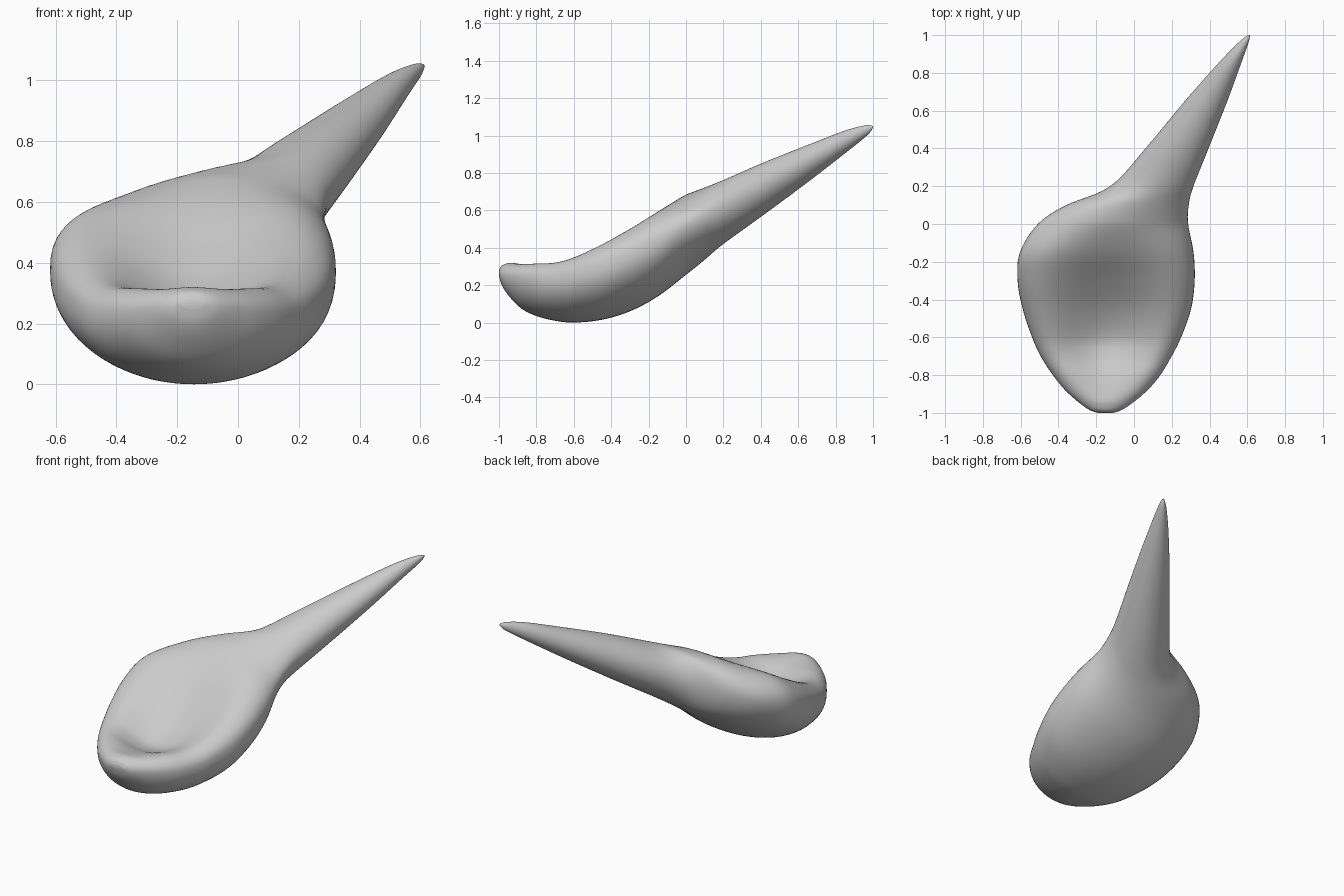
import bpy, bmesh, math

# Stations along the spoon: y, left x, right x, bottom z, rim z, widest z, dish depth
STATIONS = [
    (-1.00, -0.19, -0.11, 0.25, 0.28, 0.265, 0.00),
    (-0.985, -0.235, -0.065, 0.20, 0.305, 0.255, 0.00),
    (-0.945, -0.292, -0.005, 0.14, 0.32, 0.25, 0.00),
    (-0.88, -0.365, 0.072, 0.075, 0.332, 0.24, 0.02),
    (-0.80, -0.43, 0.14, 0.035, 0.343, 0.23, 0.05),
    (-0.70, -0.495, 0.20, 0.01, 0.348, 0.23, 0.09),
    (-0.60, -0.54, 0.25, 0.00, 0.375, 0.25, 0.12),
    (-0.45, -0.59, 0.303, 0.015, 0.45, 0.29, 0.12),
    (-0.30, -0.617, 0.322, 0.06, 0.54, 0.35, 0.09),
    (-0.15, -0.605, 0.316, 0.14, 0.63, 0.42, 0.045),
    (0.00, -0.51, 0.287, 0.255, 0.685, 0.50, 0.00),
    (0.10, -0.36, 0.29, 0.335, 0.722, 0.55, 0.00),
    (0.20, -0.125, 0.315, 0.42, 0.762, 0.60, 0.00),
    (0.40, 0.06, 0.395, 0.565, 0.85, 0.71, 0.00),
    (0.65, 0.268, 0.494, 0.75, 0.95, 0.85, 0.00),
    (0.85, 0.445, 0.567, 0.905, 1.027, 0.965, 0.00),
    (0.95, 0.542, 0.603, 0.985, 1.053, 1.02, 0.00),
    (0.985, 0.582, 0.612, 1.018, 1.055, 1.038, 0.00),
    (1.00, 0.604, 0.613, 1.043, 1.051, 1.047, 0.00),
]
STEPS, SIDES = 6, 72


def blend(a, b, c, d, t):
    """Smooth curve through b and c."""
    return 0.5 * (2*b + (c - a)*t + (2*a - 5*b + 4*c - d)*t*t + (3*b - a - 3*c + d)*t**3)


def smooth_stations():
    last = len(STATIONS) - 1
    for i in range(last):
        four = [STATIONS[min(max(i + k, 0), last)] for k in (-1, 0, 1, 2)]
        for s in range(STEPS):
            yield [blend(*v, s / STEPS) for v in zip(*four)]
    yield list(STATIONS[last])


def section(y, xl, xr, zb, zt, zm, depth):
    """Round underside, flatter top with a hollow, leaning along the slanted handle."""
    depth = max(depth, 0)
    n = 2 + 9 * depth
    f = min(1, max(0, (y + 0.2) / 0.45))
    lean = 0.27 * f * f * (3 - 2 * f)
    shrink = math.sqrt(1 - lean * lean)
    for k in range(SIDES):
        a = 2 * math.pi * k / SIDES
        u, s = math.cos(a), math.sin(a)
        if s < 0:
            z = zm + (zm - zb) * s * shrink
        else:
            z = zm + (zt - zm) * shrink * max(0, 1 - abs(u)**n)**(1 / n)
            z -= depth * max(0, 1 - (u / 0.85)**2)**2
        z += lean * u * (zt - zb) / 2
        yield ((xl + xr) / 2 + (xr - xl) / 2 * u, y, z)


# Spoon: bowl and handle in one lofted skin
bm = bmesh.new()
rings = [[bm.verts.new(p) for p in section(*st)] for st in smooth_stations()]
for r0, r1 in zip(rings, rings[1:]):
    for k in range(SIDES):
        j = (k + 1) % SIDES
        bm.faces.new((r0[k], r0[j], r1[j], r1[k]))
bm.faces.new(rings[0])
bm.faces.new(rings[-1][::-1])
bmesh.ops.recalc_face_normals(bm, faces=bm.faces)
for f in bm.faces:
    f.smooth = True
mesh = bpy.data.meshes.new("spoon")
bm.to_mesh(mesh)
bm.free()
spoon = bpy.data.objects.new("spoon", mesh)
bpy.context.collection.objects.link(spoon)

# Soften the rim
soft = spoon.modifiers.new("soften", 'SMOOTH')
soft.factor, soft.iterations = 0.5, 3
